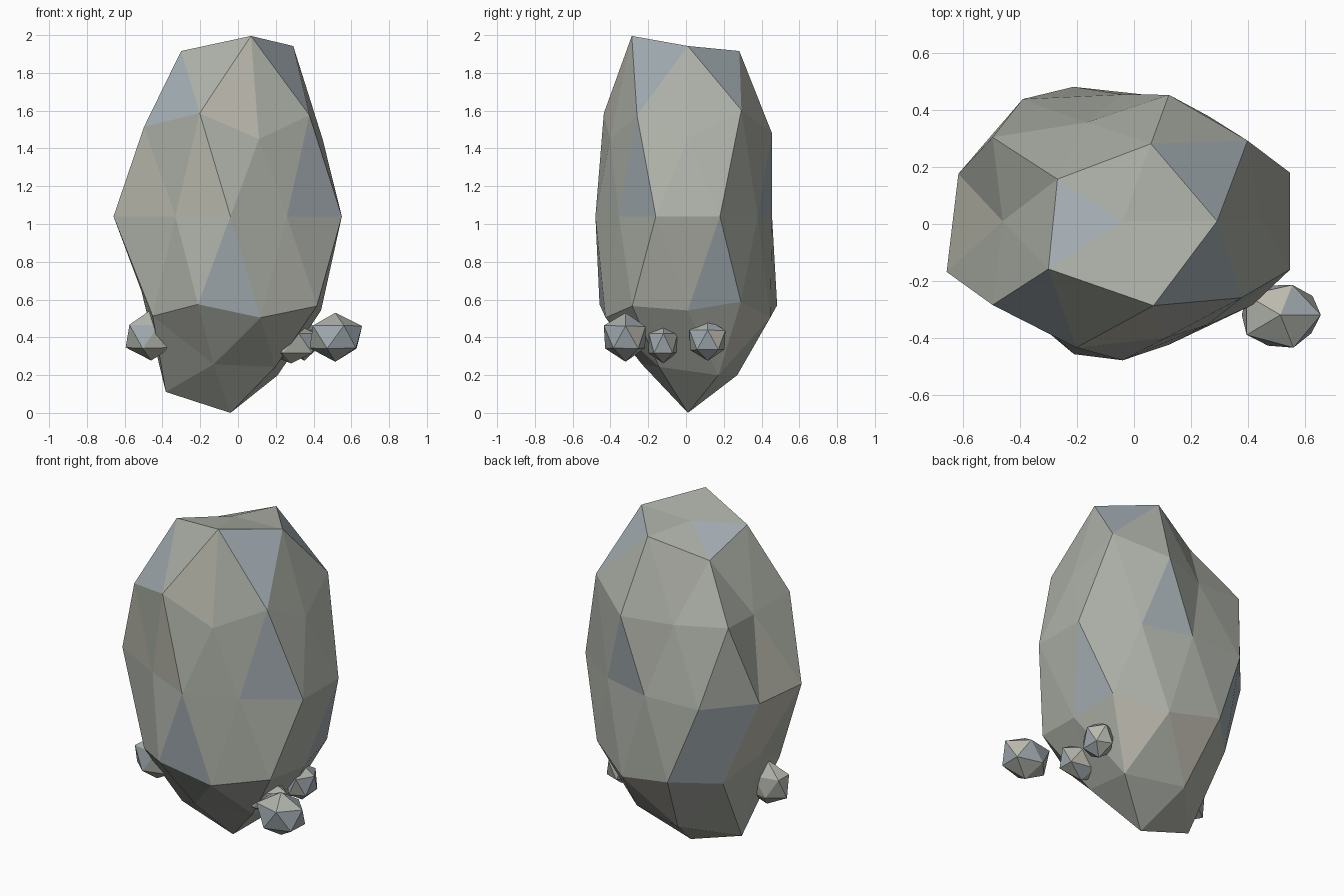
import bpy, bmesh, math, random
from mathutils import Vector

if "Cube" in bpy.data.objects:
    bpy.data.objects.remove(bpy.data.objects["Cube"])

random.seed(4)

# Radial bulge of each icosphere ring: (unit height, start angle, factors going round)
RINGS = [
    (1.0, 0, [0.86]),
    (0.851, 0, [1.02, 0.99, 0.87, 0.99, 1.08]),
    (0.526, 36, [1.03, 0.78, 0.80, 1.0, 0.98]),
    (0.447, 0, [0.88, 0.95, 1.02, 1.02, 0.88]),
    (0.0, 18, [1.0, 0.83, 0.81, 0.965, 0.98, 1.05, 0.80, 0.89, 0.82, 1.0]),
    (-0.447, 36, [0.97, 1.01, 0.85, 1.0, 1.02]),
    (-0.526, 0, [0.91, 0.98, 0.92, 0.965, 0.98]),
    (-0.851, 36, [0.95, 0.95, 1.05, 0.885, 0.90]),
    (-1.0, 0, [1.0]),
]

# Stone tints: facets closest to these points are bluish or warm, the rest mid grey
BLUE = [(-.33, -.28, 1.69), (.39, -.25, 1.22), (-.04, -.45, .71), (.24, -.17, 1.85),
        (.46, .15, .72), (-.2, .01, 1.9), (.25, .19, 1.83), (.11, .42, 1.19),
        (-.48, .29, .88), (-.34, .39, .72)]
WARM = [(-.49, -.27, 1.2), (-.19, -.38, 1.22), (0, -.36, 1.69), (.2, .36, .45),
        (0, .38, .45), (-.6, .01, .9), (-.52, .15, .74), (-.58, 0, 1.19)]


def material(name, colour):
    mat = bpy.data.materials.new(name)
    mat.diffuse_color = (*colour, 1)
    mat.use_nodes = True
    mat.node_tree.nodes["Principled BSDF"].inputs["Base Color"].default_value = mat.diffuse_color
    return mat


STONE = [material("grey_stone", (0.42, 0.44, 0.39)),
         material("blue_stone", (0.36, 0.41, 0.44)),
         material("warm_stone", (0.50, 0.49, 0.42))]


def boulder_bulge(co):
    height, start, factors = min(RINGS, key=lambda r: abs(r[0] - co.z))
    step = 360 / len(factors)
    angle = math.degrees(math.atan2(co.y, co.x))
    return factors[round((angle - start) / step) % len(factors)]


def pebble_bulge(co):
    return random.uniform(0.93, 1.05)


def add_rock(name, centre, size, subdivisions, bulge):
    bm = bmesh.new()
    bmesh.ops.create_icosphere(bm, subdivisions=subdivisions, radius=1)
    for v in bm.verts:
        v.co = v.co * bulge(v.co) * Vector(size) + Vector(centre)
    mesh = bpy.data.meshes.new(name)
    for mat in STONE:
        mesh.materials.append(mat)
    bm.faces.ensure_lookup_table()
    if subdivisions == 2:
        for tint, points in ((1, BLUE), (2, WARM)):
            for p in points:
                near = min(bm.faces, key=lambda f: (f.calc_center_median() - Vector(p)).length)
                near.material_index = tint
    else:
        for f in bm.faces:
            f.material_index = random.choice((0, 0, 1, 2))
    bm.to_mesh(mesh)
    bm.free()
    mesh.shade_flat()
    bpy.context.collection.objects.link(bpy.data.objects.new(name, mesh))


# Main standing boulder
add_rock("boulder", (-0.04, 0.01, 1.04), (0.62, 0.55, 1.04), 2, boulder_bulge)

# Small stones around its base
PEBBLES = [
    ((0.515, -0.32, 0.40), (0.16, 0.13, 0.135)),
    ((0.28, -0.12, 0.37), (0.15, 0.09, 0.115)),
    ((0.35, 0.115, 0.385), (0.09, 0.11, 0.115)),
    ((-0.46, -0.12, 0.405), (0.155, 0.09, 0.135)),
]
for i, (centre, size) in enumerate(PEBBLES, 1):
    add_rock(f"pebble_{i}", centre, size, 1, pebble_bulge)
